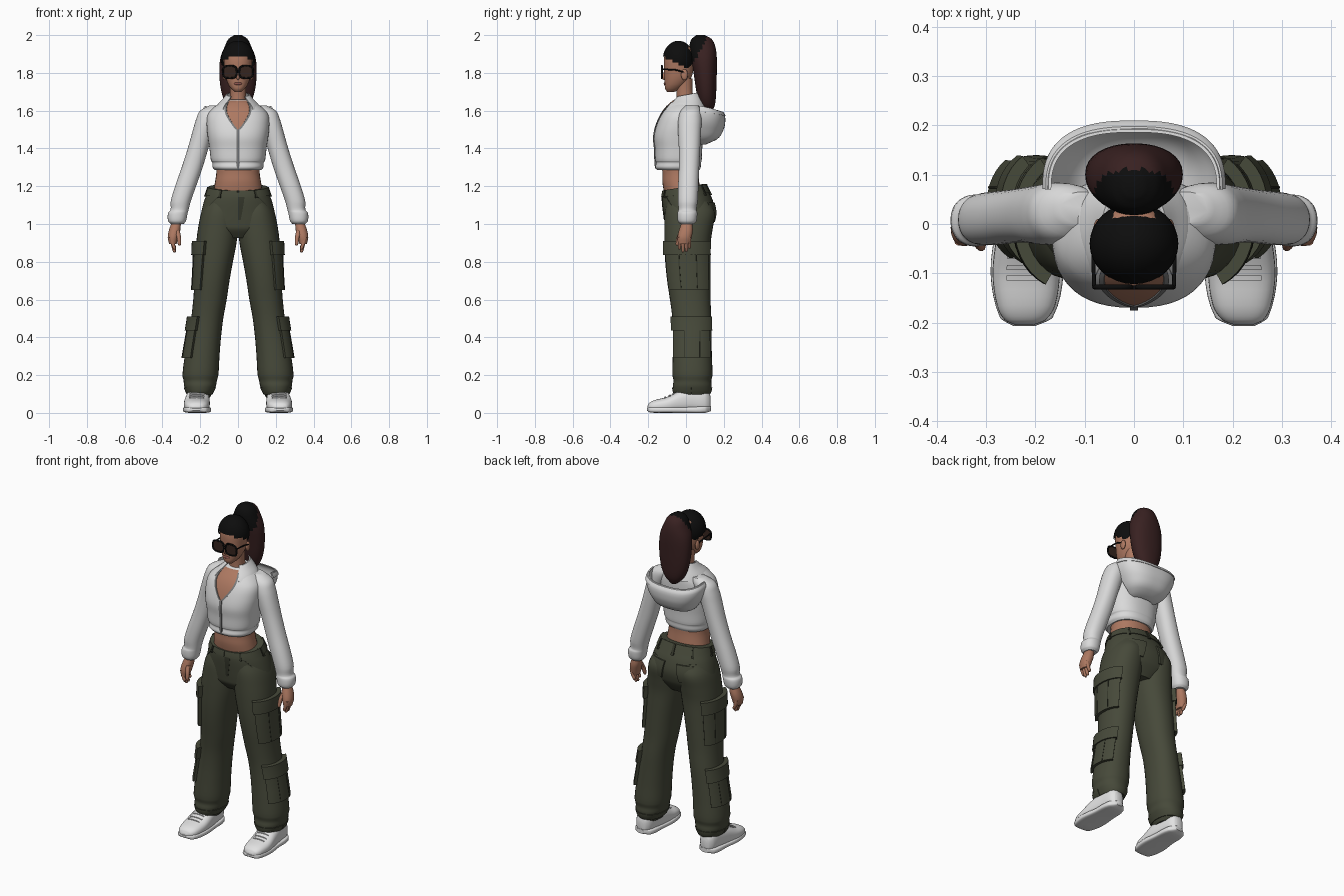
import bpy, bmesh
from math import sin, cos, radians, copysign
from mathutils import Vector

cube = bpy.data.objects.get("Cube")
if cube:
    bpy.data.objects.remove(cube)


def material(name, r, g, b):
    m = bpy.data.materials.new(name)
    m.use_nodes = True
    m.diffuse_color = (r, g, b, 1)
    m.node_tree.nodes["Principled BSDF"].inputs["Base Color"].default_value = (r, g, b, 1)
    return m


WHITE = material("jacket white", .7, .7, .7)
SHOE = material("shoe white", .76, .76, .76)
OLIVE = material("olive cloth", .062, .067, .042)
SEAM = material("dark olive seam", .035, .038, .024)
SKIN = material("skin", .42, .19, .12)
BLACK = material("black hair", .004, .004, .004)
BROWN = material("brown hair", .04, .015, .015)
LENS = material("dark lens", .035, .018, .013)
LIP = material("lip", .27, .09, .075)
ZIP = material("zip grey", .2, .2, .2)


def finish(name, bm, mats, rule=None):
    bmesh.ops.recalc_face_normals(bm, faces=bm.faces[:])
    me = bpy.data.meshes.new(name)
    for m in mats:
        me.materials.append(m)
    for f in bm.faces:
        f.smooth = True
        if rule:
            f.material_index = int(rule(f.calc_center_median()))
    bm.to_mesh(me)
    bm.free()
    me.set_sharp_from_angle(angle=radians(40))
    ob = bpy.data.objects.new(name, me)
    bpy.context.scene.collection.objects.link(ob)
    return ob


def sample(rings, t):
    """Smooth ring at position t; a ring is (t, a0, a1, b0, b1, tilt)."""
    rings = [tuple(r) + (0,) * (6 - len(r)) for r in rings]
    last = len(rings) - 1
    i = max(k for k in range(last) if k == 0 or rings[k][0] <= t)

    def slope(k, c):
        lo, hi = rings[max(k - 1, 0)], rings[min(k + 1, last)]
        return (hi[c] - lo[c]) / (hi[0] - lo[0])
    h = rings[i + 1][0] - rings[i][0]
    s = (t - rings[i][0]) / h
    w = s * s * (3 - 2 * s)
    return [rings[i][c] * (1 - w) + rings[i + 1][c] * w
            + h * s * (1 - s) * ((1 - s) * slope(i, c) - s * slope(i + 1, c)) for c in range(1, 6)]


def point(ring, t, ang, p, off=0, axis="z", side=1):
    a0, a1, b0, b1, tilt = ring
    c, s = cos(radians(ang)), sin(radians(ang))
    a = (a0 + a1) / 2 + ((a1 - a0) / 2 + off) * copysign(abs(c) ** (2 / p), c)
    b = (b0 + b1) / 2 + ((b1 - b0) / 2 + off) * copysign(abs(s) ** (2 / p), s)
    t += tilt * s
    return (a * side, b, t) if axis == "z" else (a * side, t, b)


def skin_rows(name, rows, mats, rule=None):
    bm = bmesh.new()
    vs = [[bm.verts.new(co) for co in row] for row in rows]
    n = len(rows[0])
    for lo, hi in zip(vs, vs[1:]):
        for k in range(n):
            bm.faces.new((lo[k], lo[(k + 1) % n], hi[(k + 1) % n], hi[k]))
    bm.faces.new(vs[0])
    bm.faces.new(vs[-1])
    return finish(name, bm, mats, rule)


def loft(name, rings, mats, p=2.2, axis="z", side=1, n=32, sub=4, rule=None):
    ts = [lo[0] + (hi[0] - lo[0]) * k / sub for lo, hi in zip(rings, rings[1:]) for k in range(sub)]
    ts.append(rings[-1][0])
    rows = []
    for t in ts:
        ring = sample(rings, t)
        rows.append([point(ring, t, 360 * k / n, p, 0, axis, side) for k in range(n)])
    return skin_rows(name, rows, mats, rule)


def patch(name, rings, t0, t1, low, high, mat, thick=.006, p=2.2, axis="z", side=1, n=14, steps=10):
    """Raised plate lying on a loft, between two angles at each end."""
    rows = []
    for j in range(steps + 1):
        f = j / steps
        t = t0 + (t1 - t0) * f
        start, end = [low[k] * (1 - f) + high[k] * f for k in (0, 1)]
        ring = sample(rings, t)
        angs = [start + (end - start) * k / n for k in range(n + 1)]
        rows.append([point(ring, t, a, p, thick, axis, side) for a in angs]
                    + [point(ring, t, a, p, -.004, axis, side) for a in reversed(angs)])
    return skin_rows(name, rows, [mat])


def ball(name, loc, size, mat, keep=None):
    bm = bmesh.new()
    bmesh.ops.create_uvsphere(bm, u_segments=32, v_segments=20, radius=1)
    for v in bm.verts:
        v.co = Vector(loc) + v.co * Vector(size)
    if keep:
        bmesh.ops.delete(bm, geom=[v for v in bm.verts if not keep(v.co)], context="VERTS")
    return finish(name, bm, [mat])


def tube(name, pts, radius, mat, cyclic=False):
    cu = bpy.data.curves.new(name, "CURVE")
    cu.dimensions = "3D"
    cu.bevel_depth, cu.bevel_resolution = radius, 2
    sp = cu.splines.new("POLY")
    sp.points.add(len(pts) - 1)
    for q, co in zip(sp.points, pts):
        q.co = (*co, 1)
    sp.use_cyclic_u = cyclic
    cu.materials.append(mat)
    bpy.context.scene.collection.objects.link(bpy.data.objects.new(name, cu))


def sym(*rows):
    """Rings symmetric in x: (z, half width, front, back, tilt)."""
    return [(r[0], -r[1], r[1], *r[2:]) for r in rows]


# Head, neck and midriff
loft("head", sym((1.7, .018, -.1, -.06), (1.715, .035, -.11, -.03), (1.74, .052, -.113, 0),
                 (1.78, .066, -.115, .03), (1.83, .073, -.117, .04), (1.88, .075, -.116, .04),
                 (1.93, .06, -.1, .03), (1.955, .03, -.07, 0)), [SKIN])
loft("neck", sym((1.55, .07, -.1, .05), (1.62, .046, -.055, .045), (1.7, .042, -.05, .035),
                 (1.77, .046, -.06, .035)), [SKIN])
loft("midriff", sym((1.14, .135, -.11, .08), (1.22, .122, -.125, .07), (1.27, .115, -.125, .065),
                    (1.34, .115, -.13, .065)), [SKIN])
ball("nose", (0, -.116, 1.783), (.012, .014, .02), SKIN)
ball("lips", (0, -.11, 1.743), (.021, .008, .008), LIP)

# Hair
ball("hair_cap", (0, -.04, 1.87), (.09, .083, .1), BLACK,
     lambda c: c.z > 1.875 - (c.y + .12) * .5)
loft("ponytail", sym((1.59, .02, .09, .135), (1.63, .06, .07, .153), (1.7, .088, .055, .16),
                     (1.8, .099, .04, .163), (1.88, .093, .025, .163), (1.94, .07, .018, .155),
                     (1.98, .05, .03, .135), (2, .02, .055, .1)),
     [BROWN, BLACK], rule=lambda c: c.z > 1.87 and c.y < .05 + (c.z - 1.87) * .5)

# Sunglasses
for side, word in ((1, "left"), (-1, "right")):
    rim = [point((.006, .08, 1.772, 1.838, 0), -.128, a * 15, 3, 0, "y", side) for a in range(24)]
    tube(word + "_rim", rim, .005, BLACK, True)
    loft(word + "_lens", [(-.129, .006, .08, 1.772, 1.838), (-.125, .006, .08, 1.772, 1.838)],
         [LENS], p=3, axis="y", side=side, sub=1)
    tube(word + "_temple", [(side * .081, -.126, 1.82), (side * .083, -.05, 1.815),
                            (side * .076, 0, 1.8)], .004, BLACK)
    ball(word + "_ear", (side * .072, -.008, 1.79), (.01, .018, .029), SKIN)
tube("glasses_bridge", [(-.012, -.129, 1.815), (.012, -.129, 1.815)], .004, BLACK)

# Jacket body, neckline, zip and collar
torso = sym((1.285, .122, -.152, .07), (1.3, .134, -.163, .078), (1.325, .136, -.158, .08),
            (1.335, .143, -.163, .083), (1.4, .151, -.165, .086), (1.46, .16, -.17, .092),
            (1.52, .166, -.157, .096), (1.58, .16, -.133, .096), (1.62, .125, -.105, .09),
            (1.66, .065, -.06, .065))
loft("jacket_body", torso, [WHITE], p=2.4, n=48)
patch("chest_opening", torso, 1.5, 1.655, (-91, -89), (-122, -58), SKIN, p=2.4, thick=.003)
patch("zip", torso, 1.29, 1.5, (-91.5, -88.5), (-91.5, -88.5), ZIP, p=2.4, thick=.005)
for side, word in ((1, "left"), (-1, "right")):
    patch(word + "_zip_edge", torso, 1.5, 1.645, (-90, -87.5), (-62, -57), ZIP, p=2.4, side=side)
collar = sym((1.605, .122, -.13, .11), (1.63, .108, -.105, .1), (1.66, .08, -.075, .085, .008),
             (1.685, .06, -.052, .066, .012))
patch("collar", collar, 1.605, 1.685, (-52, 232), (-55, 235), WHITE, thick=.003, n=48)

# Hood hanging open behind the shoulders
hood = sym((1.42, .07, .03, .1), (1.45, .115, -.01, .165), (1.5, .15, -.05, .197),
           (1.55, .173, -.062, .206, -.008), (1.6, .18, -.06, .203, -.025), (1.625, .172, -.05, .19, -.03))
patch("hood", hood, 1.42, 1.625, (0, 180), (0, 180), WHITE, thick=.002, p=2.6, n=40, steps=16)
patch("hood_rim", hood, 1.595, 1.622, (0, 180), (0, 180), WHITE, thick=.006, p=2.6, n=40, steps=4)

# Trouser seat, waistband, fly, belt loops and back pockets
hips = sym((.925, .1, -.07, .1), (.97, .185, -.105, .13), (1, .203, -.112, .145), (1.06, .195, -.12, .156),
           (1.12, .18, -.126, .142, .005), (1.16, .165, -.126, .12, .012), (1.195, .153, -.12, .1, .018))
loft("trouser_seat", hips, [OLIVE], n=48)
patch("waistband", hips, 1.155, 1.195, (-89, 269), (-89, 269), OLIVE, thick=.005, n=60, steps=4)
patch("fly", hips, 1.02, 1.155, (-90, -87), (-90, -80), SEAM, thick=.002)
for i, ang in enumerate((-58, 0, 50, 90, 130, 180, 238)):
    patch(f"belt_loop_{i}", hips, 1.145, 1.195, (ang - 2, ang + 2), (ang - 2, ang + 2), SEAM, .01, n=2)

leg = [(.08, .15, .25, -.03, .1), (.1, .138, .268, -.06, .125), (.14, .118, .285, -.07, .136),
       (.17, .112, .288, -.066, .134), (.2, .104, .294, -.072, .14), (.3, .098, .282, -.07, .137),
       (.4, .09, .265, -.068, .135), (.5, .078, .248, -.072, .134), (.6, .06, .237, -.085, .13),
       (.7, .045, .23, -.1, .13), (.8, .027, .225, -.11, .13), (.9, .008, .221, -.114, .131),
       (.98, 0, .211, -.115, .142), (1.06, .002, .194, -.113, .153), (1.12, .02, .165, -.1, .125)]
arm = [(1, .288, .357, -.03, .042), (1.015, .276, .37, -.043, .055), (1.06, .266, .37, -.045, .06),
       (1.075, .262, .357, -.04, .055), (1.12, .25, .356, -.043, .062), (1.2, .222, .333, -.042, .066),
       (1.3, .187, .298, -.038, .07), (1.4, .157, .266, -.038, .075), (1.5, .125, .238, -.042, .08),
       (1.56, .095, .22, -.04, .084), (1.6, .07, .2, -.028, .08), (1.628, .06, .15, 0, .065)]
hand = [(.895, .325, .365, -.042, .02), (.93, .315, .372, -.045, .03), (.97, .305, .365, -.036, .036),
        (1.02, .302, .345, -.018, .03)]
shoe = [(-.205, .205, .24, .02, .035), (-.195, .18, .262, .008, .052), (-.165, .16, .278, 0, .068),
        (-.1, .15, .287, 0, .085), (-.03, .15, .28, 0, .12), (.04, .158, .27, 0, .138),
        (.1, .168, .262, 0, .13), (.125, .185, .245, .012, .105), (.131, .2, .23, .03, .08)]
sole = [(-.207, .2, .245, .012, .024), (-.19, .165, .272, .002, .032), (-.1, .143, .291, 0, .034),
        (0, .15, .28, 0, .032), (.1, .16, .272, 0, .036), (.133, .195, .235, .01, .036)]

for side, word in ((1, "left"), (-1, "right")):
    loft(word + "_trouser_leg", leg, [OLIVE], side=side)
    # Cargo pockets with flap and pleat
    for name, z0, z1 in (("thigh", .65, .9), ("shin", .29, .5)):
        edge = (-58, 52)
        patch(f"{word}_{name}_pocket", leg, z0, z1 - .04, edge, edge, OLIVE, .016, side=side)
        patch(f"{word}_{name}_flap", leg, z1 - .065, z1 + .01, (-62, 56), (-62, 56), OLIVE, .024, side=side)
        for ang in (-18, 18):
            patch(f"{word}_{name}_pleat", leg, z0 + .005, z1 - .065, (ang - 1, ang + 1),
                  (ang - 1, ang + 1), SEAM, .018, side=side, n=2)
    patch(word + "_back_pocket", hips, 1.01, 1.11, (56, 76), (46, 80), OLIVE, .008, side=side)
    patch(word + "_front_pocket_seam", hips, 1.06, 1.15, (-28, -26), (-54, -52), SEAM, .002, side=side, n=2)
    patch(word + "_hem", leg, .098, .135, (0, 358), (0, 358), OLIVE, .004, side=side, n=40, steps=4)

    # Sleeve and hand
    loft(word + "_sleeve", arm, [WHITE], side=side)
    loft(word + "_hand", hand, [SKIN], side=side, n=20)
    for i, (y, tip) in enumerate(((-.034, .865), (-.016, .85), (.002, .853), (.018, .87))):
        loft(f"{word}_finger_{i}", [(tip, .331, .341, y - .004, y + .004), (tip + .008, .328, .346, y - .008, y + .008),
                                    (.9, .337, .357, y - .01, y + .01), (.93, .342, .365, y - .01, y + .01)],
             [SKIN], side=side, n=10)
    loft(word + "_thumb", [(.885, .305, .314, -.052, -.042), (.895, .301, .319, -.055, -.036),
                           (.93, .302, .325, -.05, -.025), (.965, .308, .335, -.035, -.01)],
         [SKIN], side=side, n=10)

    # Trainer with sole and laces
    loft(word + "_shoe", shoe, [SHOE], p=2.5, axis="y", side=side)
    loft(word + "_sole", sole, [SHOE], p=4, axis="y", side=side)
    for i in range(4):
        y = -.115 + i * .022
        patch(f"{word}_lace_{i}", shoe, y, y + .01, (62, 118), (62, 118), SHOE, .005,
              p=2.5, axis="y", side=side, steps=2)
